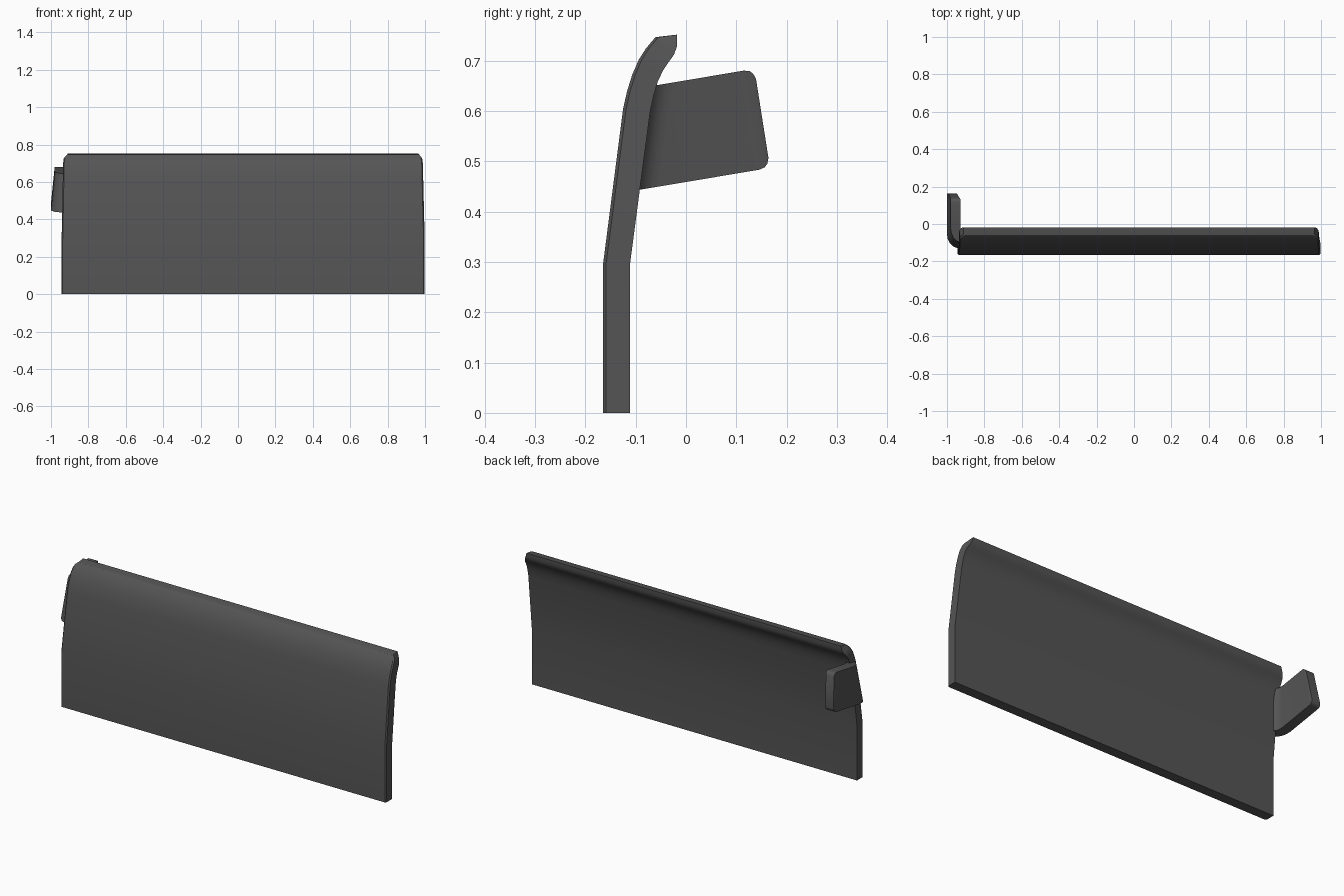
import bpy, bmesh, math

if "Cube" in bpy.data.objects:
    bpy.data.objects.remove(bpy.data.objects["Cube"])

gray = bpy.data.materials.new("dark_gray")
gray.diffuse_color = (0.09, 0.09, 0.09, 1)
gray.use_nodes = True
gray.node_tree.nodes["Principled BSDF"].inputs["Base Color"].default_value = gray.diffuse_color


def loft(name, rings, angle=30):
    """Skin a list of closed rings and cap both ends."""
    bm = bmesh.new()
    rows = [[bm.verts.new(p) for p in r] for r in rings]
    n = len(rows[0])
    for a, b in zip(rows, rows[1:]):
        for i in range(n):
            j = (i + 1) % n
            bm.faces.new((a[i], a[j], b[j], b[i]))
    bm.faces.new(rows[0])
    bm.faces.new(rows[-1])
    bmesh.ops.recalc_face_normals(bm, faces=bm.faces)
    me = bpy.data.meshes.new(name)
    bm.to_mesh(me)
    bm.free()
    me.materials.append(gray)
    ob = bpy.data.objects.new(name, me)
    bpy.context.collection.objects.link(ob)
    bpy.ops.object.select_all(action='DESELECT')
    ob.select_set(True)
    bpy.context.view_layer.objects.active = ob
    bpy.ops.object.shade_smooth_by_angle(angle=math.radians(angle))
    return ob


# Curved panel: front (y, z) and back (y, z) of each cross-section
TOP, R = 0.752, 0.042
stations = [
    ((-0.165, 0.0), (-0.111, 0.0)),
    ((-0.165, 0.295), (-0.111, 0.298)),
    ((-0.145, 0.45), (-0.091, 0.45)),
    ((-0.125, 0.605), (-0.071, 0.600)),
    ((-0.117, 0.640), (-0.064, 0.632)),
    ((-0.107, 0.672), (-0.056, 0.659)),
    ((-0.094, 0.702), (-0.046, 0.680)),
    ((-0.080, 0.724), (-0.034, 0.698)),
    ((-0.070, 0.736), (-0.024, 0.712)),
    ((-0.064, 0.743), (-0.018, 0.728)),
    ((-0.060, 0.747), (-0.018, 0.752)),
]


def sides(z, t):
    """Left and right x, tapering upward, with rounded top corners."""
    d = max(0, t - (TOP - R)) / R
    r = R * (1 - math.sqrt(max(0, 1 - min(d, 0.98) ** 2)))
    k = max(0, z - 0.3) / 0.45
    return -0.943 + 0.009 * k + r, 0.998 - 0.011 * k - r


rings = []
for (fy, fz), (by, bz) in stations:
    l, r = sides(fz, fz)
    bl, br = sides(bz, fz)
    c = 0.006
    rings.append([(l + c, fy, fz), (r - c, fy, fz), (r, fy + c, fz),
                  (br, by, bz), (bl, by, bz), (l, fy + c, fz)])
loft("curved_panel", rings)

# Bent side tab: end inset, outer (y, x), inner (y, x), shear toward the panel
tab = [
    (0.020, 0.167, -0.998, 0.167, -0.950, 0),
    (0.009, 0.163, -1.000, 0.163, -0.948, 0),
    (0.003, 0.157, -1.000, 0.157, -0.947, 0),
    (0.000, 0.146, -1.000, 0.146, -0.947, 0),
    (0.000, -0.055, -1.000, -0.052, -0.947, 1),
    (0.000, -0.080, -0.996, -0.067, -0.945, 1),
    (0.000, -0.103, -0.985, -0.079, -0.940, 1),
    (0.000, -0.120, -0.968, -0.088, -0.933, 1),
    (0.000, -0.132, -0.935, -0.096, -0.922, 1),
]
H = 0.2
rings = []
for inset, oy, ox, iy, ix, shear in tab:
    def pt(y, x, v):
        u = (y - 0.167) / 0.985
        k = v / H
        return (x + 0.02 * k, y - 0.155 * v + 0.06 * shear * k,
                0.487 + 0.165 * (u + 0.06 * shear * k) + 0.985 * v)
    rings.append([pt(oy, ox, inset), pt(iy, ix, inset),
                  pt(iy, ix, H - inset), pt(oy, ox, H - inset)])
loft("side_tab", rings, 40)
